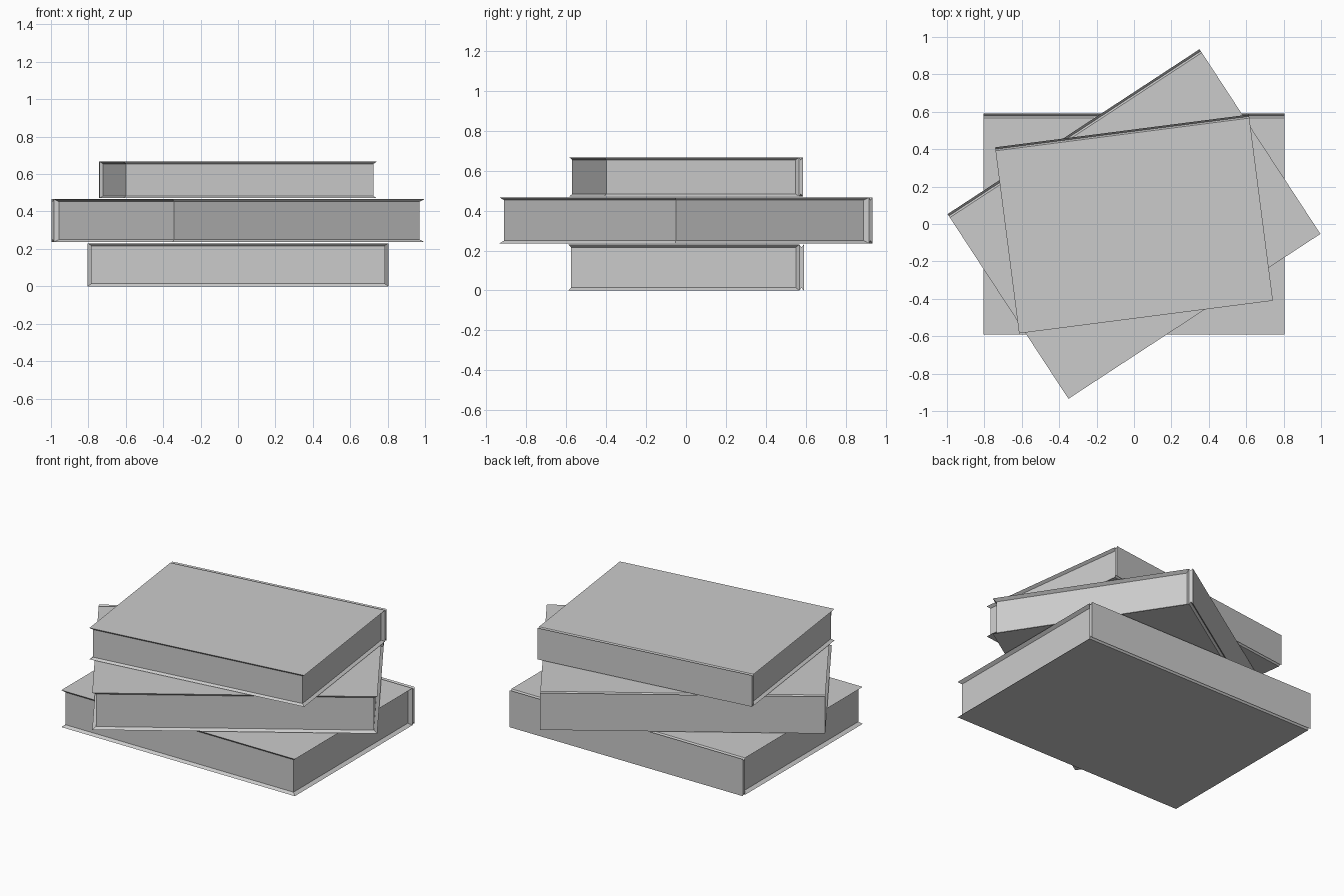
import bpy, bmesh
from math import radians

if "Cube" in bpy.data.objects:
    bpy.data.objects.remove(bpy.data.objects["Cube"])

L, W, H = 0.805, 0.59, 0.23     # half length, half width, thickness
HINGE, GROOVE = 0.568, 0.578    # y of cover end and of hinge groove bottom
D = 0.014                       # cover edge depth


def ring(bm, x, y0, y1, z):
    return [bm.verts.new((sx * x, y, z)) for sx, y in ((-1, y0), (1, y0), (1, y1), (-1, y1))]


def book(name, scale, angle, z):
    bm = bmesh.new()
    # outer cover corners and inset page block corners (front-left, front-right, back-right, back-left)
    ob, ot = ring(bm, L, -W, HINGE, 0), ring(bm, L, -W, HINGE, H)
    ib, it = ring(bm, L - 0.02, -W + 0.015, 0.55, D), ring(bm, L - 0.02, -W + 0.015, 0.55, H - D)
    bm.faces.new(ot)
    bm.faces.new(ob[::-1])
    # page sides and tapered cover overhangs on the three open sides
    for a, b in ((3, 0), (0, 1), (1, 2)):
        bm.faces.new((ib[a], ib[b], it[b], it[a]))
        bm.faces.new((ob[a], ob[b], ib[b], ib[a]))
        bm.faces.new((it[a], it[b], ot[b], ot[a]))
    # strips joining pages to the spine
    bm.faces.new((ib[2], ob[2], ot[2], it[2]))
    bm.faces.new((ob[3], ib[3], it[3], ot[3]))
    # flared spine with hinge grooves
    prof = [(HINGE, 0), (GROOVE, D), (W, 0), (W, H), (GROOVE, H - D), (HINGE, H)]
    lft = [ob[3]] + [bm.verts.new((-L, y, h)) for y, h in prof[1:-1]] + [ot[3]]
    rgt = [ob[2]] + [bm.verts.new((L, y, h)) for y, h in prof[1:-1]] + [ot[2]]
    for i in range(5):
        bm.faces.new((lft[i], rgt[i], rgt[i + 1], lft[i + 1]))
    for s in (lft, rgt):
        for i, j, k, m in ((0, 1, 4, 5), (1, 2, 3, 4)):
            bm.faces.new((s[i], s[j], s[k], s[m]))
    bmesh.ops.recalc_face_normals(bm, faces=bm.faces)
    me = bpy.data.meshes.new(name)
    bm.to_mesh(me)
    bm.free()
    ob_ = bpy.data.objects.new(name, me)
    bpy.context.collection.objects.link(ob_)
    ob_.scale = (scale,) * 3
    ob_.rotation_euler.z = radians(angle)
    ob_.location.z = z


# stack of three books
book("bottom_book", 1.0, 0, 0)
book("middle_book", 1.0, 33.2, 0.236)
book("top_book", 0.85, 7.35, 0.471)
